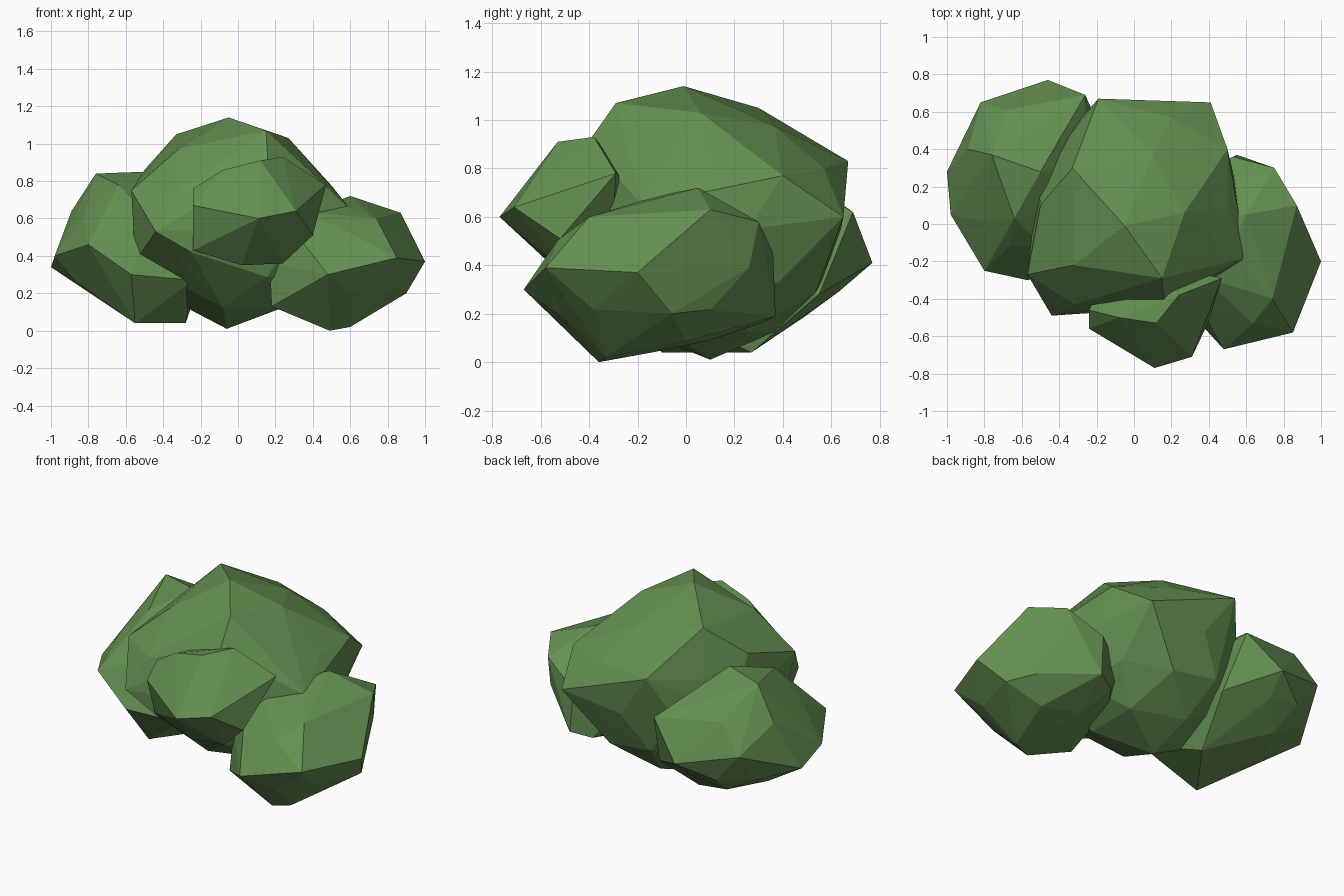
import bpy, bmesh
from mathutils import Vector

leaf = bpy.data.materials.new("leaf_green")
leaf.diffuse_color = (0.13, 0.28, 0.085, 1)


def lobe(name, center, radii, corners):
    """Faceted clump: a coarse ball whose nearby points give way to the given corners."""
    c = Vector(center)
    bm = bmesh.new()
    bmesh.ops.create_icosphere(bm, subdivisions=2, radius=1)
    ball = [c + Vector(v.co[i] * radii[i] for i in range(3)) for v in bm.verts]
    bm.free()
    corners = [Vector(p) for p in corners]
    reach = 0.4 * sum(radii) / 3
    points = corners + [p for p in ball if min((p - q).length for q in corners) > reach]
    bm = bmesh.new()
    for p in points:
        bm.verts.new(p)
    hull = bmesh.ops.convex_hull(bm, input=bm.verts[:])
    loose = list({g for g in hull["geom_interior"] if isinstance(g, bmesh.types.BMVert)})
    bmesh.ops.delete(bm, geom=loose, context='VERTS')
    bmesh.ops.recalc_face_normals(bm, faces=bm.faces[:])
    me = bpy.data.meshes.new(name)
    bm.to_mesh(me)
    bm.free()
    me.materials.append(leaf)
    ob = bpy.data.objects.new(name, me)
    bpy.context.collection.objects.link(ob)
    return ob


# Tall central clump
bush = lobe("bush", (0.01, 0.09, 0.55), (0.55, 0.55, 0.50), [
    (-0.05, -0.01, 1.14), (0.15, -0.29, 1.07), (-0.33, 0.30, 1.05), (-0.32, -0.22, 0.97),
    (0.27, 0.06, 1.03), (0.50, 0.40, 0.77), (0.41, 0.65, 0.60), (0.20, 0.57, 0.80),
    (-0.19, 0.67, 0.83), (-0.50, 0.10, 0.86), (0.60, -0.18, 0.65), (-0.57, -0.27, 0.75),
    (0.16, -0.41, 0.90), (-0.32, -0.43, 0.74), (-0.44, -0.49, 0.53), (-0.55, -0.15, 0.37),
    (-0.25, -0.47, 0.42), (-0.06, 0.10, 0.01)])

# Low clump on the right
right = lobe("right_clump", (0.53, -0.14, 0.36), (0.38, 0.46, 0.32), [
    (1.0, -0.20, 0.37), (0.85, -0.58, 0.39), (0.48, -0.67, 0.30), (0.74, -0.40, 0.60),
    (0.60, 0.05, 0.72), (0.87, 0.10, 0.63), (0.75, 0.30, 0.58), (0.76, 0.26, 0.39),
    (0.55, 0.37, 0.19), (0.43, 0.31, 0.16), (0.90, -0.06, 0.20), (0.49, -0.36, 0.0),
    (0.60, -0.33, 0.02), (0.18, -0.34, 0.13), (0.34, -0.43, 0.48), (0.53, 0.36, 0.45)])

# Low clump on the left, towards the back
left = lobe("left_clump", (-0.57, 0.26, 0.46), (0.35, 0.46, 0.32), [
    (-1.0, 0.28, 0.34), (-0.98, 0.05, 0.40), (-0.89, 0.40, 0.64), (-0.82, 0.65, 0.50),
    (-0.46, 0.77, 0.41), (-0.26, 0.69, 0.62), (-0.68, 0.61, 0.67), (-0.76, 0.37, 0.84),
    (-0.50, 0.28, 0.85), (-0.64, 0.03, 0.78), (-0.80, -0.25, 0.46), (-0.57, -0.30, 0.30),
    (-0.24, -0.22, 0.27), (-0.55, -0.10, 0.04), (-0.28, 0.27, 0.04), (-0.20, 0.55, 0.28),
    (-0.86, 0.05, 0.26)])

# Small clump high on the front
front = lobe("front_clump", (0.09, -0.42, 0.63), (0.30, 0.22, 0.25), [
    (0.11, -0.77, 0.60), (0.31, -0.71, 0.64), (-0.10, -0.60, 0.58), (-0.24, -0.56, 0.67),
    (-0.24, -0.46, 0.76), (-0.08, -0.50, 0.86), (0.12, -0.53, 0.91), (0.24, -0.38, 0.93),
    (0.47, -0.29, 0.78), (0.40, -0.52, 0.51), (0.02, -0.50, 0.35), (0.24, -0.48, 0.36),
    (-0.24, -0.48, 0.43)])

# Merge the clumps into one skin
bpy.context.view_layer.objects.active = bush
for part in (right, left, front):
    mod = bush.modifiers.new("merge", 'BOOLEAN')
    mod.operation, mod.solver, mod.object = 'UNION', 'EXACT', part
    bpy.ops.object.modifier_apply(modifier=mod.name)
    bpy.data.objects.remove(part)
